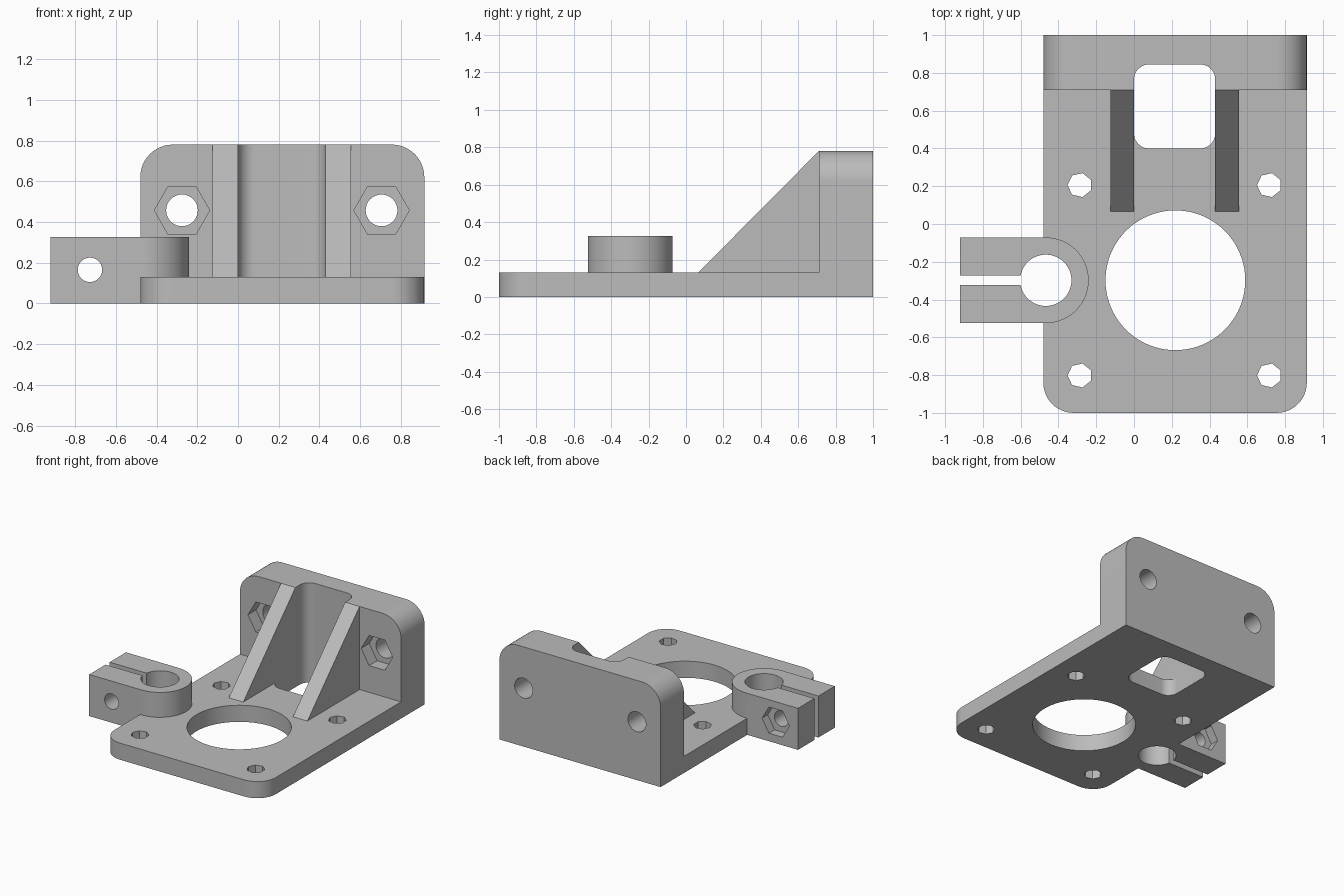
import bpy, bmesh, math
from mathutils import Matrix, Vector

cube = bpy.data.objects.get("Cube")
if cube:
    bpy.data.objects.remove(cube, do_unlink=True)

grey = bpy.data.materials.new("plain grey")
grey.use_nodes = True
colour = (0.5, 0.5, 0.5, 1)
grey.diffuse_color = colour
grey.node_tree.nodes["Principled BSDF"].inputs["Base Color"].default_value = colour

# Axis frames: profile (u, v) is mapped to world, then extruded along the named axis
FRAMES = {
    "x": lambda u, v, w: (w, u, v),
    "y": lambda u, v, w: (u, w, v),
    "z": lambda u, v, w: (u, v, w),
}


def prism(name, profile, axis, lo, hi):
    place = FRAMES[axis]
    bm = bmesh.new()
    face = bm.faces.new([bm.verts.new(place(u, v, lo)) for u, v in profile])
    ext = bmesh.ops.extrude_face_region(bm, geom=[face])
    verts = [g for g in ext["geom"] if isinstance(g, bmesh.types.BMVert)]
    shift = Vector(place(0, 0, hi)) - Vector(place(0, 0, lo))
    bmesh.ops.translate(bm, verts=verts, vec=shift)
    bmesh.ops.recalc_face_normals(bm, faces=bm.faces)
    mesh = bpy.data.meshes.new(name)
    bm.to_mesh(mesh)
    bm.free()
    mesh.materials.append(grey)
    ob = bpy.data.objects.new(name, mesh)
    bpy.context.collection.objects.link(ob)
    return ob


def arc(cx, cy, r, start, sweep, steps):
    return [(cx + r * math.cos(math.radians(start + sweep * i / steps)),
             cy + r * math.sin(math.radians(start + sweep * i / steps)))
            for i in range(steps + 1)]


def circle(cx, cy, r, sides, start=0):
    return arc(cx, cy, r, start, 360, sides)[:-1]


def rounded(x0, x1, y0, y1, radii):
    """Rectangle with corner radii, counter-clockwise from the lower left."""
    corners = [(x0, y0, 1, 1), (x1, y0, -1, 1), (x1, y1, -1, -1), (x0, y1, 1, -1)]
    pts = []
    for i, ((x, y, sx, sy), r) in enumerate(zip(corners, radii)):
        pts += arc(x + sx * r, y + sy * r, r, 180 + 90 * i, 90, 12) if r else [(x, y)]
    return pts


def combine(body, other, operation):
    mod = body.modifiers.new(operation.title(), "BOOLEAN")
    mod.operation = operation
    mod.solver = "EXACT"
    mod.object = other
    bpy.context.view_layer.objects.active = body
    bpy.ops.object.modifier_apply(modifier=mod.name)
    bpy.data.objects.remove(other, do_unlink=True)


# Base plate with rounded front corners
X0, X1, FLOOR, WALL_Y, TOP = -0.48, 0.915, 0.13, 0.71, 0.78
bracket = prism("mount_bracket", rounded(X0, X1, -1, 1, (0.16, 0.16, 0, 0)), "z", 0, FLOOR)

# Back wall with rounded top corners
combine(bracket, prism("back_wall", rounded(X0, X1, 0, TOP, (0, 0, 0.16, 0.16)),
                       "y", WALL_Y, 1), "UNION")

# Sloping ribs either side of the window
slope = [(0.065, 0.05), (0.75, 0.05), (0.75, 0.7), (WALL_Y, TOP), (0.065, FLOOR)]
for name, x in (("right_rib", -0.125), ("left_rib", 0.43)):
    combine(bracket, prism(name, slope, "x", x, x + 0.125), "UNION")

# Rod clamp on the right side
CX, CY, R, CLAMP_TOP = -0.467, -0.298, 0.227, 0.325
clamp = [(-0.92, CY - R)] + arc(CX, CY, R, -90, 180, 32) + [(-0.92, CY + R)]
combine(bracket, prism("rod_clamp", clamp, "z", 0, CLAMP_TOP), "UNION")

# Cutters: window, motor opening, rod bore and clamp slot
cuts = [
    (rounded(0, 0.43, 0.40, 0.845, (0.08,) * 4), "z", -0.1, 1),
    (circle(0.219, -0.298, 0.37, 80), "z", -0.1, 0.2),
    (circle(CX, CY, 0.136, 48), "z", -0.1, 0.5),
    (rounded(-1, -0.59, CY - 0.025, CY + 0.025, (0,) * 4), "z", -0.1, 0.5),
]
# Motor screw holes
for x in (-0.287, 0.716):
    for y in (0.206, -0.802):
        cuts.append((circle(x, y, 0.065, 7, 180), "z", -0.1, 0.2))
# Wall bolt holes with nut pockets on the front
for x in (-0.275, 0.705):
    cuts.append((circle(x, 0.457, 0.078, 32), "y", 0.6, 1.1))
    cuts.append((circle(x, 0.457, 0.136, 6), "y", 0.6, WALL_Y + 0.1))
# Clamp bolt hole with a nut pocket at the rear
cuts.append((circle(-0.727, 0.165, 0.06, 28), "y", -0.6, 0))
cuts.append((circle(-0.727, 0.165, 0.118, 6), "y", CY + R - 0.07, 0))

for profile, axis, lo, hi in cuts:
    combine(bracket, prism("cutter", profile, axis, lo, hi), "DIFFERENCE")

# Smooth the round walls, keep the edges crisp
bpy.ops.object.select_all(action="DESELECT")
bracket.select_set(True)
bpy.context.view_layer.objects.active = bracket
bpy.ops.object.shade_smooth_by_angle(angle=math.radians(30))
